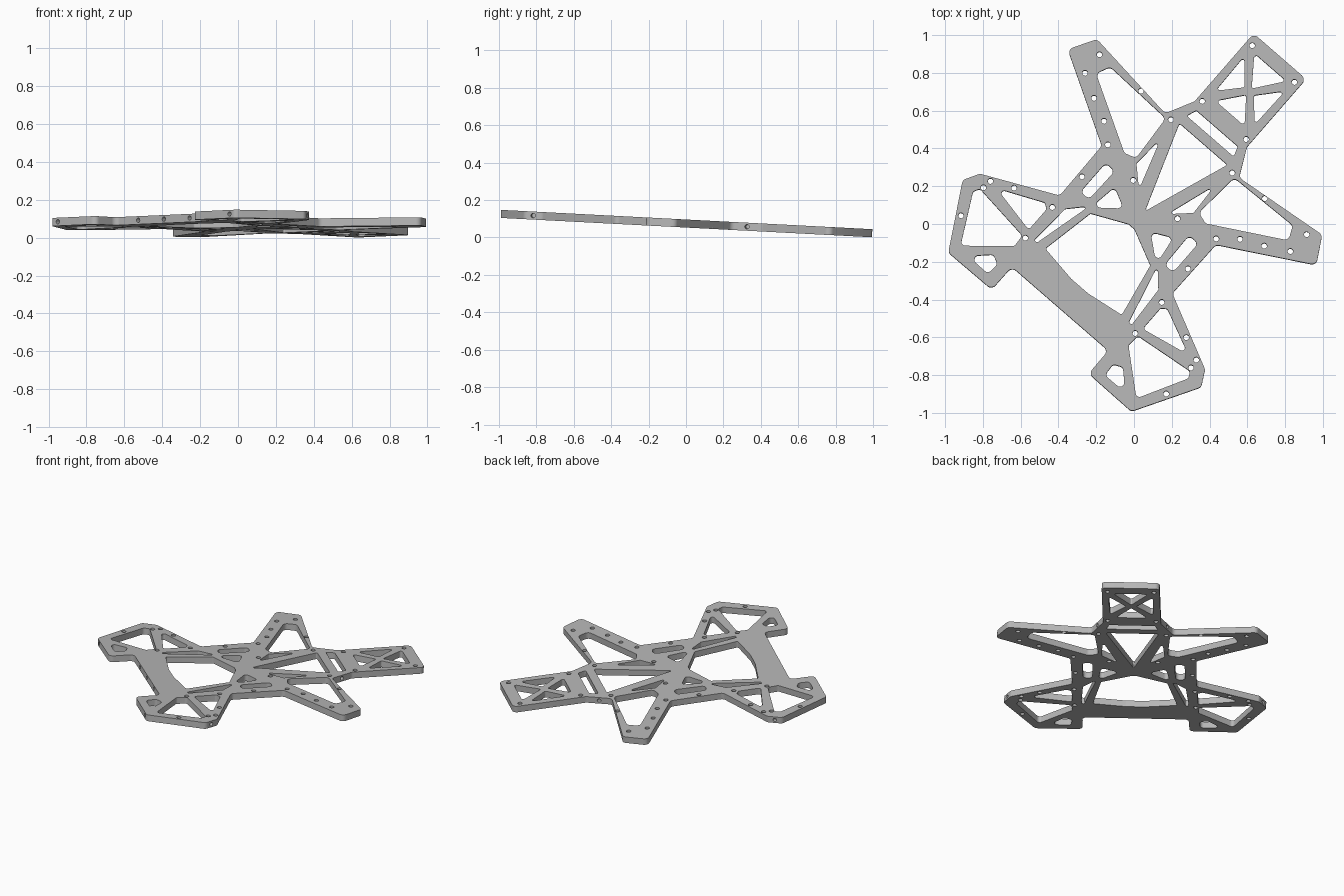
import bpy, bmesh, math
from mathutils import Matrix, Vector

if "Cube" in bpy.data.objects:
    bpy.data.objects.remove(bpy.data.objects["Cube"], do_unlink=True)

THICK = 0.043
PLACE = (Matrix.Translation((0, 0, 0.0745)) @ Matrix.Rotation(-0.052, 4, 'X')
         @ Matrix.Rotation(math.radians(49), 4, 'Z'))


def mirrored(points):
    return [(u, -v) for u, v in reversed(points)]


def rounded(points, radius, steps=6):
    """Replace each corner of a polygon with a fillet of the given radius."""
    result = []
    pts = [Vector(p) for p in points]
    for i, p in enumerate(pts):
        a, b = pts[i - 1] - p, pts[(i + 1) % len(pts)] - p
        half = a.angle(b) / 2
        cut = min(radius / math.tan(half), 0.45 * min(a.length, b.length))
        start, end = p + a.normalized() * cut, p + b.normalized() * cut
        r = cut * math.tan(half)
        centre = p + (a.normalized() + b.normalized()).normalized() * (r / math.sin(half))
        s, e = start - centre, end - centre
        turn = s.angle_signed(e)
        for k in range(steps + 1):
            result.append(centre + Matrix.Rotation(-turn * k / steps, 2) @ s)
    return result


def circle(u, v, r=0.0145, n=16):
    return [(u + r * math.cos(2 * math.pi * k / n), v + r * math.sin(2 * math.pi * k / n))
            for k in range(n)]


# Half outline of the plate, from the tail to the wide front edge
half = [(1.177, 0.184), (0.70, 0.184), (0.55, 0.26), (0.61, 0.79), (0.468, 0.872),
        (0.20, 0.40), (-0.145, 0.395), (-0.335, 0.79), (-0.42, 0.837), (-0.76, 0.642),
        (-0.757, 0.34), (-0.597, 0.338)]
loops = [rounded(half + mirrored(half), 0.03)]

# Openings lying across the centre line, given as halves
central = [
    ([(-0.02, 0.02), (-0.11, 0.21), (-0.407, 0.268), (-0.438, 0.06)], 0.012),  # main bay
    ([(0.1, 0.004), (0.56, 0.168)], 0.008),                                    # rear wedge
    ([(0.67, 0.145), (0.615, 0.165)], 0.008),                                  # tail slot
    ([(0.955, 0.004), (1.1, 0.112)], 0.012),                                   # tail brace
    ([(0.9, 0.004), (0.775, 0.102)], 0.012),
]
for points, radius in central:
    loops.append(rounded(points + mirrored(points), radius))

# Openings repeated on both sides
paired = [
    ([(0.815, 0.137), (1.055, 0.142), (0.93, 0.033)], 0.01),                   # tail side
    ([(0.47, 0.675), (0.545, 0.64), (0.532, 0.24), (0.27, 0.22), (0.25, 0.285)], 0.028),
    ([(0.155, 0.1), (0.25, 0.2), (0.435, 0.19)], 0.008),                       # rear sliver
    ([(-0.058, 0.265), (-0.058, 0.325), (0.145, 0.325), (0.145, 0.26)], 0.026),
    ([(0.08, 0.205), (0.025, 0.095), (-0.085, 0.23)], 0.02),                   # hub pocket
    ([(-0.412, 0.322), (-0.412, 0.342), (-0.18, 0.327), (-0.085, 0.24)], 0.008),
    ([(-0.69, 0.617), (-0.43, 0.755), (-0.395, 0.737), (-0.435, 0.405), (-0.505, 0.4)], 0.02),
    ([(-0.335, 0.672), (-0.225, 0.43), (-0.245, 0.4), (-0.39, 0.4)], 0.015),
    ([(-0.705, 0.55), (-0.612, 0.455), (-0.635, 0.405), (-0.707, 0.41)], 0.022),
]
for points, radius in paired:
    loops += [rounded(points, radius), rounded(mirrored(points), radius)]

# Vertical screw holes
screws = [(0.433, 0.72), (0.364, 0.597), (0.307, 0.477), (0.226, 0.38), (0.557, 0.727),
          (0.556, 0.434), (0.545, 0.215), (0.728, 0.154), (1.124, 0.148), (0.172, 0.155),
          (0.008, 0.372), (-0.217, 0.384), (-0.434, 0.385), (-0.328, 0.722),
          (-0.378, 0.728), (-0.273, 0.604), (-0.568, 0.72)]
for u, v in screws:
    loops += [circle(u, v), circle(u, -v)]

# Fill the outline with its openings and extrude it
curve = bpy.data.curves.new("plate_profile", 'CURVE')
curve.dimensions = '2D'
curve.fill_mode = 'BOTH'
curve.extrude = THICK / 2
for loop in loops:
    spline = curve.splines.new('POLY')
    spline.points.add(len(loop) - 1)
    for point, (u, v) in zip(spline.points, loop):
        point.co = (u, v, 0, 1)
    spline.use_cyclic_u = True
profile = bpy.data.objects.new("plate_profile", curve)
bpy.context.collection.objects.link(profile)
bpy.context.view_layer.update()
mesh = bpy.data.meshes.new_from_object(profile.evaluated_get(bpy.context.evaluated_depsgraph_get()))
bpy.data.objects.remove(profile, do_unlink=True)

bm = bmesh.new()
bm.from_mesh(mesh)
bmesh.ops.remove_doubles(bm, verts=bm.verts, dist=0.0002)
bmesh.ops.recalc_face_normals(bm, faces=bm.faces)
bm.to_mesh(mesh)
bm.free()
plate = bpy.data.objects.new("frame_plate", mesh)
bpy.context.collection.objects.link(plate)

# Blind screw holes in the rim: position and direction of the drill
rim = [(-0.597, 0, 1, 0)]
for s in (1, -1):
    rim += [(-0.597, s * 0.18, 1, 0), (-0.757, s * 0.6, 1, 0),
            (-0.378, s * 0.813, 0.49, s * 0.87), (0.625, s * 0.222, 0.45, s * 0.89)]
bm = bmesh.new()
for u, v, du, dv in rim:
    aim = Vector((du, dv, 0)).to_track_quat('Z', 'Y').to_matrix().to_4x4()
    bmesh.ops.create_cone(bm, cap_ends=True, segments=16, radius1=0.012, radius2=0.012,
                          depth=0.06, matrix=Matrix.Translation((u, v, 0)) @ aim)
drill_mesh = bpy.data.meshes.new("rim_drills")
bm.to_mesh(drill_mesh)
bm.free()
drills = bpy.data.objects.new("rim_drills", drill_mesh)
bpy.context.collection.objects.link(drills)
cut = plate.modifiers.new("rim_holes", 'BOOLEAN')
cut.operation = 'DIFFERENCE'
cut.solver = 'EXACT'
cut.object = drills
bpy.context.view_layer.update()
final = bpy.data.meshes.new_from_object(plate.evaluated_get(bpy.context.evaluated_depsgraph_get()))
plate.modifiers.clear()
plate.data = final
bpy.data.objects.remove(drills, do_unlink=True)

# Turn and tilt the plate into place
final.transform(PLACE)

# One grey finish
grey = bpy.data.materials.new("machined_grey")
grey.use_nodes = True
colour = (0.47, 0.47, 0.47, 1)
grey.diffuse_color = colour
grey.node_tree.nodes["Principled BSDF"].inputs["Base Color"].default_value = colour
final.materials.clear()
final.materials.append(grey)

bpy.ops.object.select_all(action='DESELECT')
plate.select_set(True)
bpy.context.view_layer.objects.active = plate
bpy.ops.object.shade_smooth_by_angle(angle=math.radians(30))
